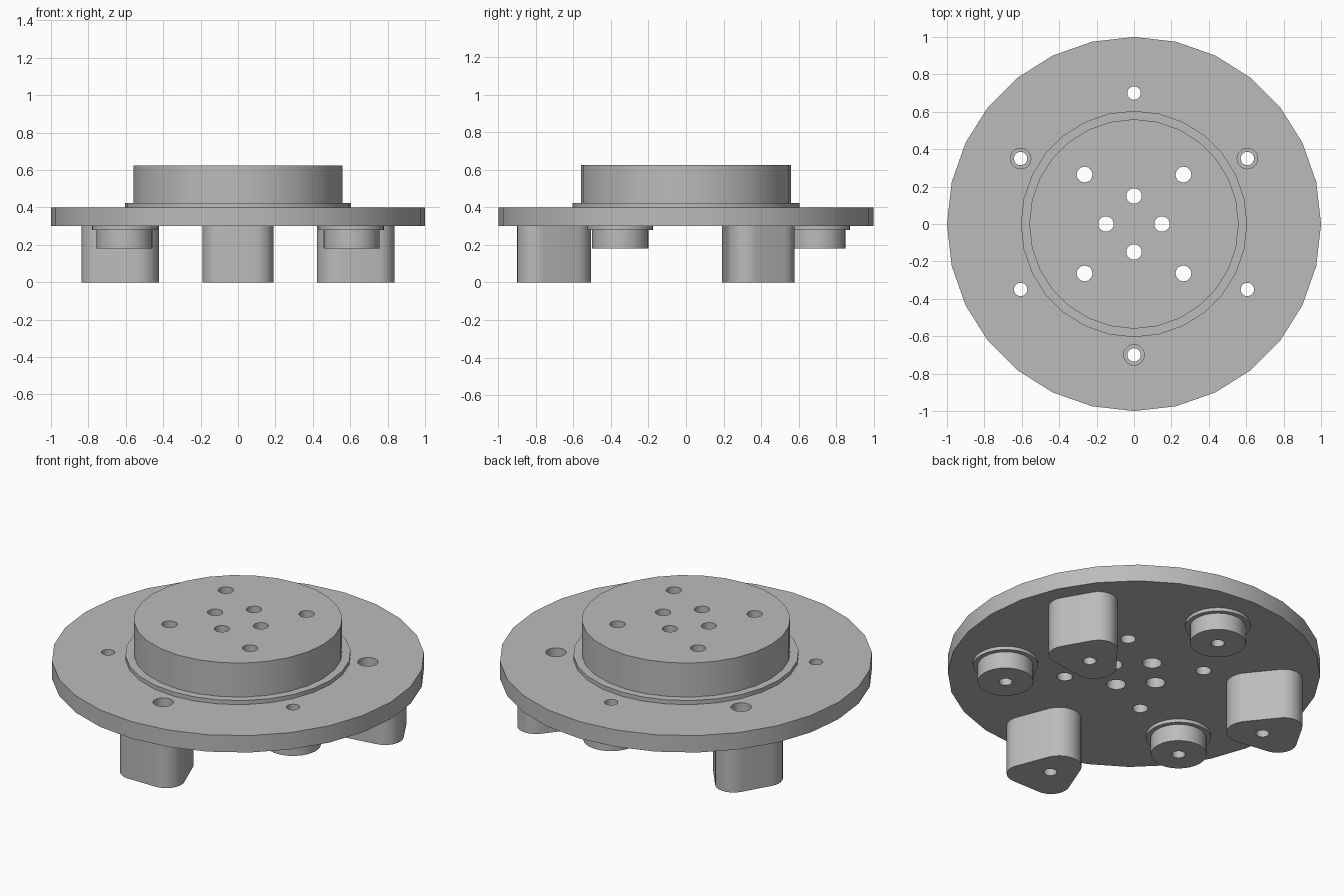
import bpy, bmesh, math
from mathutils import Vector, Matrix
from mathutils.geometry import convex_hull_2d

cube = bpy.data.objects.get("Cube")
if cube:
    bpy.data.objects.remove(cube, do_unlink=True)

grey = bpy.data.materials.new("plain grey")
grey.use_nodes = True
grey.diffuse_color = (0.5, 0.5, 0.5, 1)
grey.node_tree.nodes["Principled BSDF"].inputs["Base Color"].default_value = (0.5, 0.5, 0.5, 1)


def loft(bm, rings):
    """Skin a stack of matching rings and cap both ends."""
    loops = [[bm.verts.new(p) for p in ring] for ring in rings]
    n = len(loops[0])
    for low, high in zip(loops, loops[1:]):
        for i in range(n):
            j = (i + 1) % n
            bm.faces.new((low[i], low[j], high[j], high[i]))
    bm.faces.new(loops[0][::-1])
    bm.faces.new(loops[-1])


def circle(r, x=0, y=0, sides=28):
    steps = [math.tau * i / sides for i in range(sides)]
    return [Vector((x + r * math.cos(t), y + r * math.sin(t))) for t in steps]


def lathe(bm, profile, x=0, y=0, sides=28):
    loft(bm, [[(p.x, p.y, z) for p in circle(r, x, y, sides)] for r, z in profile])


def make(name, bm):
    mesh = bpy.data.meshes.new(name)
    bm.to_mesh(mesh)
    bm.free()
    mesh.materials.append(grey)
    obj = bpy.data.objects.new(name, mesh)
    bpy.context.collection.objects.link(obj)
    return obj


def polar(radius, degrees):
    t = math.radians(degrees)
    return radius * math.cos(t), radius * math.sin(t)


parts = []

# Stepped plate: wide disc, thin collar, raised hub
bm = bmesh.new()
lathe(bm, [(1, 0.3), (1, 0.4), (0.605, 0.4), (0.605, 0.424), (0.56, 0.424), (0.56, 0.625)])
parts.append(make("stepped_plate", bm))

# Three rounded wedge legs, narrow end towards the centre
outline = circle(0.12, 0, -0.625) + circle(0.1, 0.09, -0.8) + circle(0.1, -0.09, -0.8)
outline = [outline[i] for i in convex_hull_2d(outline)]
for i, label in enumerate(("front", "back_left", "back_right")):
    bm = bmesh.new()
    loft(bm, [[(p.x, p.y, z) for p in outline] for z in (0, 0.3)])
    bmesh.ops.recalc_face_normals(bm, faces=bm.faces)
    bm.transform(Matrix.Rotation(math.radians(120 * i), 4, "Z"))
    parts.append(make(label + "_leg", bm))

# Three round flanged feet between the legs
for i, label in enumerate(("back", "front_right", "front_left")):
    bm = bmesh.new()
    lathe(bm, [(0.15, 0.18), (0.15, 0.28), (0.175, 0.28), (0.175, 0.3)], *polar(0.7, 90 + 120 * i))
    parts.append(make(label + "_flanged_foot", bm))

# Bolt hole cutters
bm = bmesh.new()
for i in range(4):
    lathe(bm, [(0.052, -0.1), (0.052, 0.45), (0.041, 0.45), (0.041, 0.8)], *polar(0.15, 90 * i), 20)
    lathe(bm, [(0.042, -0.1), (0.042, 0.8)], *polar(0.374, 45 + 90 * i), 20)
for i in range(3):
    lathe(bm, [(0.036, -0.1), (0.036, 0.8)], *polar(0.7, 90 + 120 * i), 20)
    lathe(bm, [(0.036, -0.1), (0.036, 0.1), (0.055, 0.1), (0.055, 0.8)], *polar(0.7, 30 + 120 * i), 20)
cutter = make("hole_cutter", bm)
cutter.hide_render = True

# Drill every part and smooth its curved walls
for obj in parts:
    bpy.ops.object.select_all(action="DESELECT")
    obj.select_set(True)
    bpy.context.view_layer.objects.active = obj
    cut = obj.modifiers.new("holes", "BOOLEAN")
    cut.operation = "DIFFERENCE"
    cut.solver = "EXACT"
    cut.object = cutter
    bpy.ops.object.modifier_apply(modifier=cut.name)
    bpy.ops.object.shade_smooth_by_angle(angle=math.radians(30))

bpy.data.objects.remove(cutter, do_unlink=True)
